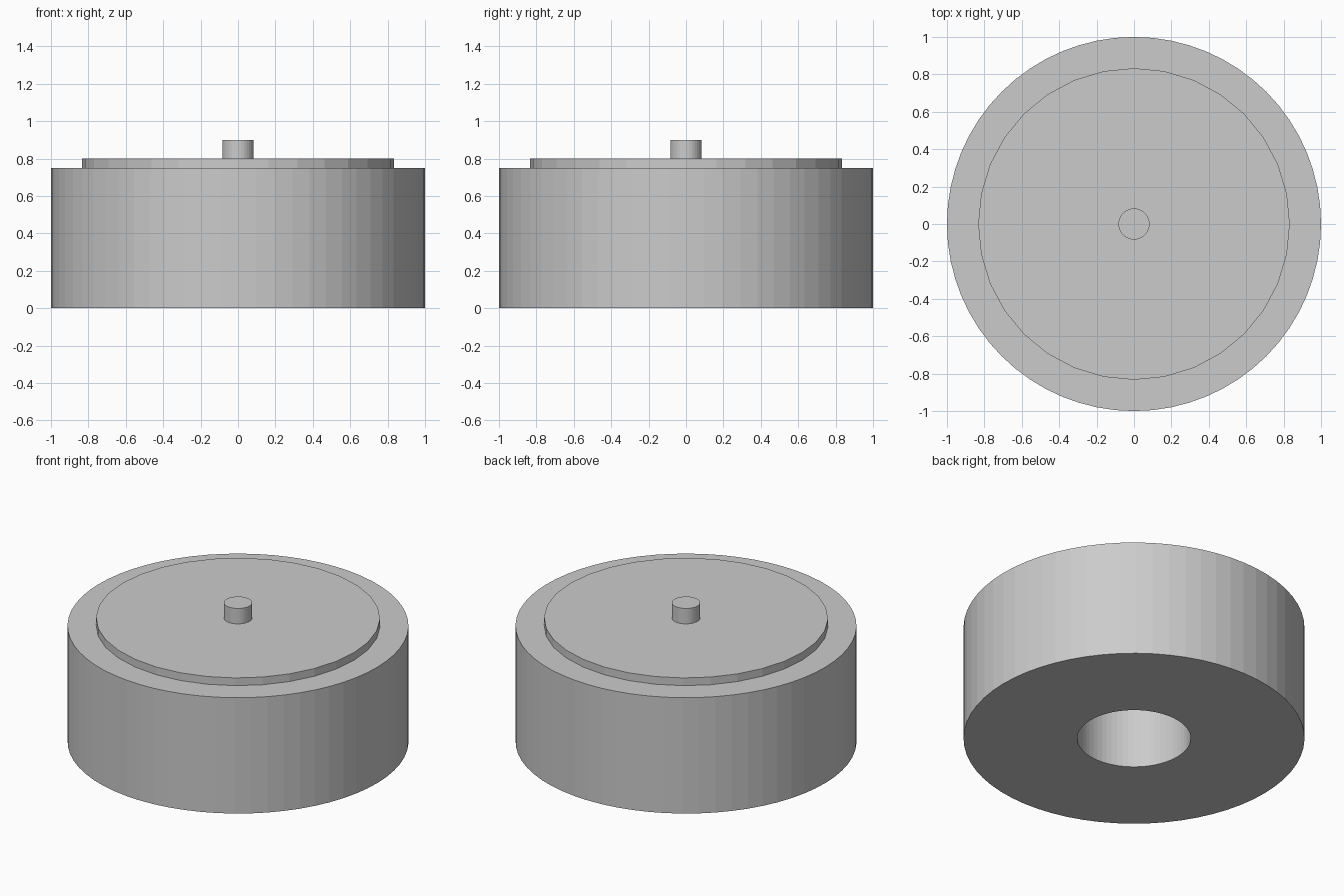
import bpy
import bmesh
from math import cos, sin, tau

cube = bpy.data.objects.get("Cube")
if cube:
    bpy.data.objects.remove(cube)

GREY = (0.6, 0.6, 0.6, 1)
grey = bpy.data.materials.new("light grey")
grey.use_nodes = True
grey.diffuse_color = GREY
grey.node_tree.nodes["Principled BSDF"].inputs["Base Color"].default_value = GREY


def turned(name, profile, sides, closed=False):
    """Turn a (radius, height) profile about z; open profiles are capped."""
    bm = bmesh.new()
    rings = [[bm.verts.new((r * cos(tau * i / sides), r * sin(tau * i / sides), z))
              for i in range(sides)] for r, z in profile]
    pairs = list(zip(rings, rings[1:]))
    if closed:
        pairs.append((rings[-1], rings[0]))
    else:
        bm.faces.new(rings[0])
        bm.faces.new(rings[-1])
    for a, b in pairs:
        for i in range(sides):
            j = (i + 1) % sides
            bm.faces.new((a[i], a[j], b[j], b[i]))
    bmesh.ops.recalc_face_normals(bm, faces=bm.faces)
    mesh = bpy.data.meshes.new(name)
    bm.to_mesh(mesh)
    bm.free()
    mesh.materials.append(grey)
    obj = bpy.data.objects.new(name, mesh)
    bpy.context.collection.objects.link(obj)
    return obj


# Thick ring body with the central bore
turned("ring_body", [(0.333, 0), (1, 0), (1, 0.75), (0.333, 0.75)], 64, closed=True)

# Raised cover plate closing the bore
turned("cover_plate", [(0.833, 0.75), (0.833, 0.8)], 32)

# Short centre pin
turned("centre_pin", [(0.083, 0.8), (0.083, 0.9)], 32)
